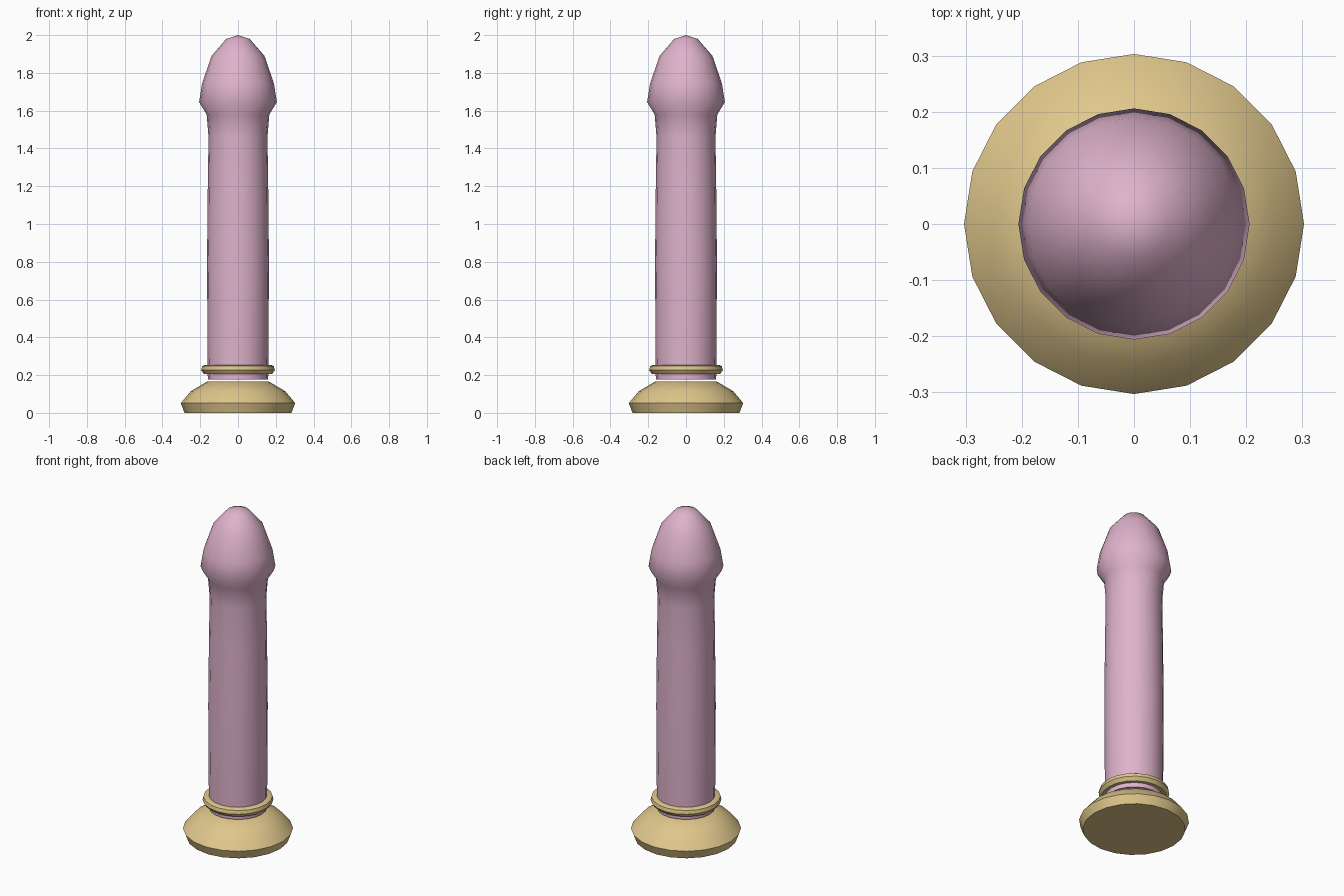
import bpy
import bmesh
from math import cos, sin, tau, radians

cube = bpy.data.objects.get("Cube")
if cube:
    bpy.data.objects.remove(cube, do_unlink=True)

SIDES = 20


def material(name, rgb):
    mat = bpy.data.materials.new(name)
    mat.use_nodes = True
    mat.diffuse_color = (*rgb, 1)
    mat.node_tree.nodes["Principled BSDF"].inputs["Base Color"].default_value = (*rgb, 1)
    return mat


def lathe(name, profile, mat, angle, closed=False):
    """Turn a (radius, height) profile around z; open profiles get their ends filled."""
    bm = bmesh.new()
    rings = []
    for r, z in profile:
        if r == 0:
            rings.append([bm.verts.new((0, 0, z))] * SIDES)
        else:
            rings.append([bm.verts.new((r * cos(tau * i / SIDES), r * sin(tau * i / SIDES), z))
                          for i in range(SIDES)])
    pairs = list(zip(rings, rings[1:]))
    if closed:
        pairs.append((rings[-1], rings[0]))
    for low, high in pairs:
        for i in range(SIDES):
            j = (i + 1) % SIDES
            corners = dict.fromkeys((low[i], low[j], high[j], high[i]))
            bm.faces.new(list(corners))
    if not closed:
        for ring in (rings[0], rings[-1]):
            if len(set(ring)) > 1:
                bm.faces.new(ring)
    bmesh.ops.recalc_face_normals(bm, faces=bm.faces)
    mesh = bpy.data.meshes.new(name)
    bm.to_mesh(mesh)
    bm.free()
    mesh.materials.append(mat)
    obj = bpy.data.objects.new(name, mesh)
    bpy.context.collection.objects.link(obj)
    bpy.ops.object.select_all(action="DESELECT")
    obj.select_set(True)
    bpy.context.view_layer.objects.active = obj
    bpy.ops.object.shade_smooth_by_angle(angle=radians(angle))
    return obj


pink = material("soft pink", (0.74, 0.45, 0.60))
gold = material("pale gold", (0.74, 0.57, 0.26))

# Flared foot
lathe("base", [(0.283, 0), (0.303, 0.052), (0.25, 0.115), (0.165, 0.165)], gold, 40)

# Band around the lower shaft
lathe("ring", [(0.158, 0.205), (0.18, 0.205), (0.195, 0.226), (0.19, 0.247),
               (0.18, 0.253), (0.158, 0.253)], gold, 40, closed=True)

# Shaft with its rounded, overhanging tip
lathe("shaft", [(0.16, 0.178), (0.161, 0.3), (0.164, 0.8), (0.16, 1.2), (0.156, 1.46),
                (0.166, 1.58), (0.206, 1.645), (0.19, 1.745), (0.14, 1.89),
                (0.062, 1.98), (0, 2)], pink, 60)
